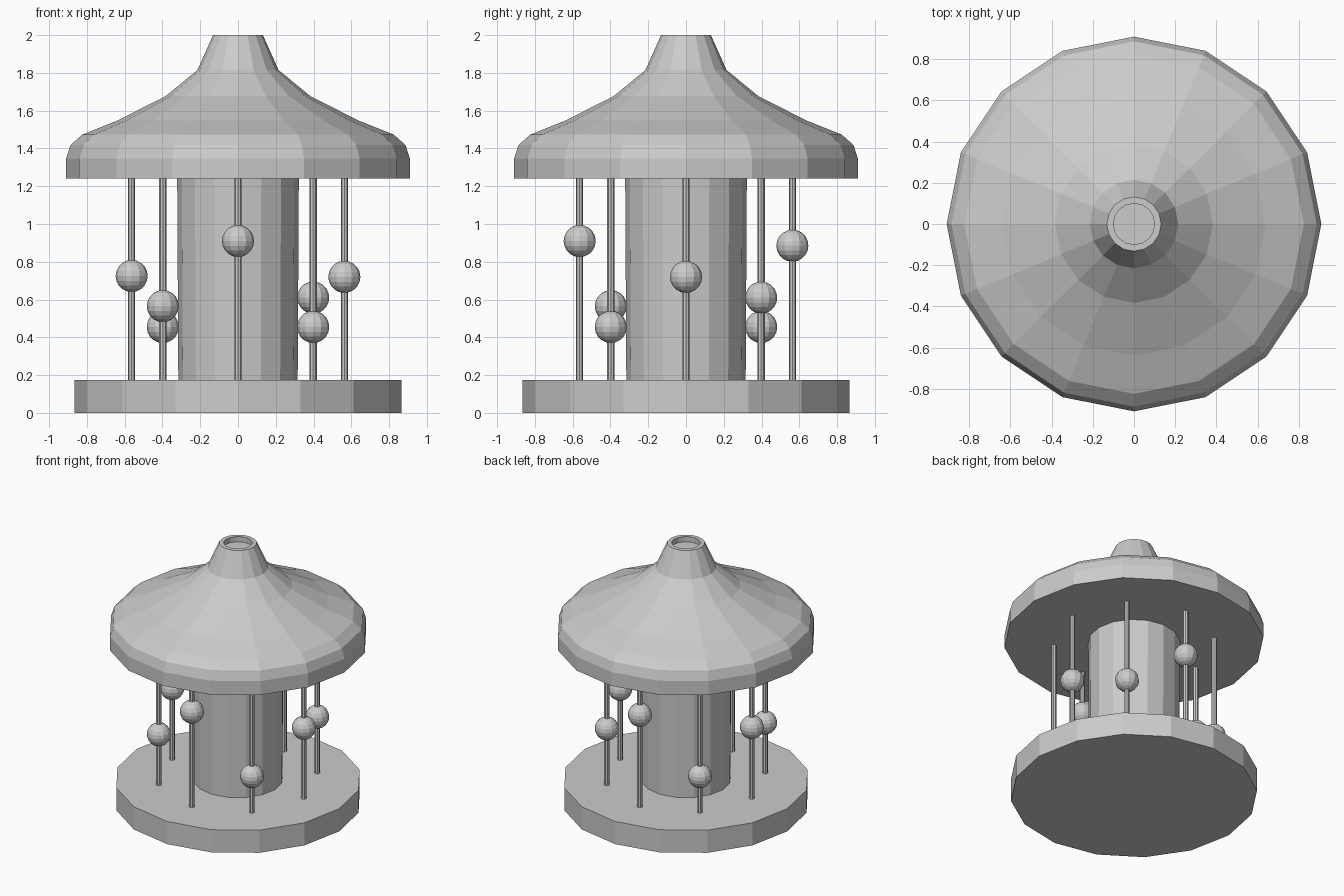
import bpy, bmesh
from math import cos, sin, pi

if "Cube" in bpy.data.objects:
    bpy.data.objects.remove(bpy.data.objects["Cube"])

SIDES = 16


def finish(bm, name, loc=(0, 0, 0)):
    bmesh.ops.recalc_face_normals(bm, faces=bm.faces)
    mesh = bpy.data.meshes.new(name)
    bm.to_mesh(mesh)
    bm.free()
    obj = bpy.data.objects.new(name, mesh)
    obj.location = loc
    bpy.context.collection.objects.link(obj)
    return obj


def lathe(name, profile, sides=SIDES, loc=(0, 0, 0)):
    """Closed faceted solid turned from (radius, z) points."""
    bm = bmesh.new()
    rings = [[bm.verts.new((r * cos(2 * pi * i / sides), r * sin(2 * pi * i / sides), z))
              for i in range(sides)] for r, z in profile]
    for a, b in zip(rings, rings[1:]):
        for i in range(sides):
            j = (i + 1) % sides
            bm.faces.new((a[i], a[j], b[j], b[i]))
    bm.faces.new(rings[0][::-1])
    bm.faces.new(rings[-1])
    return finish(bm, name, loc)


# Round platform and central column
lathe("platform", [(0.865, 0), (0.865, 0.175)])
lathe("column", [(0.316, 0.17), (0.322, 1.245)])

# Bell-shaped canopy with a shallow recess in its top
lathe("canopy", [(0.91, 1.24), (0.91, 1.347), (0.887, 1.418), (0.825, 1.473),
                 (0.64, 1.547), (0.383, 1.677), (0.215, 1.815),
                 (0.132, 2.0), (0.1, 2.0), (0.1, 1.96)])

# Eight poles, each carrying a ball seat at its own height
heights = [0.72, 0.61, 0.885, 0.455, 0.725, 0.565, 0.91, 0.455]
for i, z in enumerate(heights):
    x, y = 0.563 * cos(i * pi / 4), 0.563 * sin(i * pi / 4)
    lathe(f"pole_{i + 1}", [(0.019, 0.17), (0.019, 1.245)], 8, (x, y, 0))
    bm = bmesh.new()
    bmesh.ops.create_uvsphere(bm, u_segments=12, v_segments=10, radius=0.085)
    finish(bm, f"ball_seat_{i + 1}", (x, y, z))
